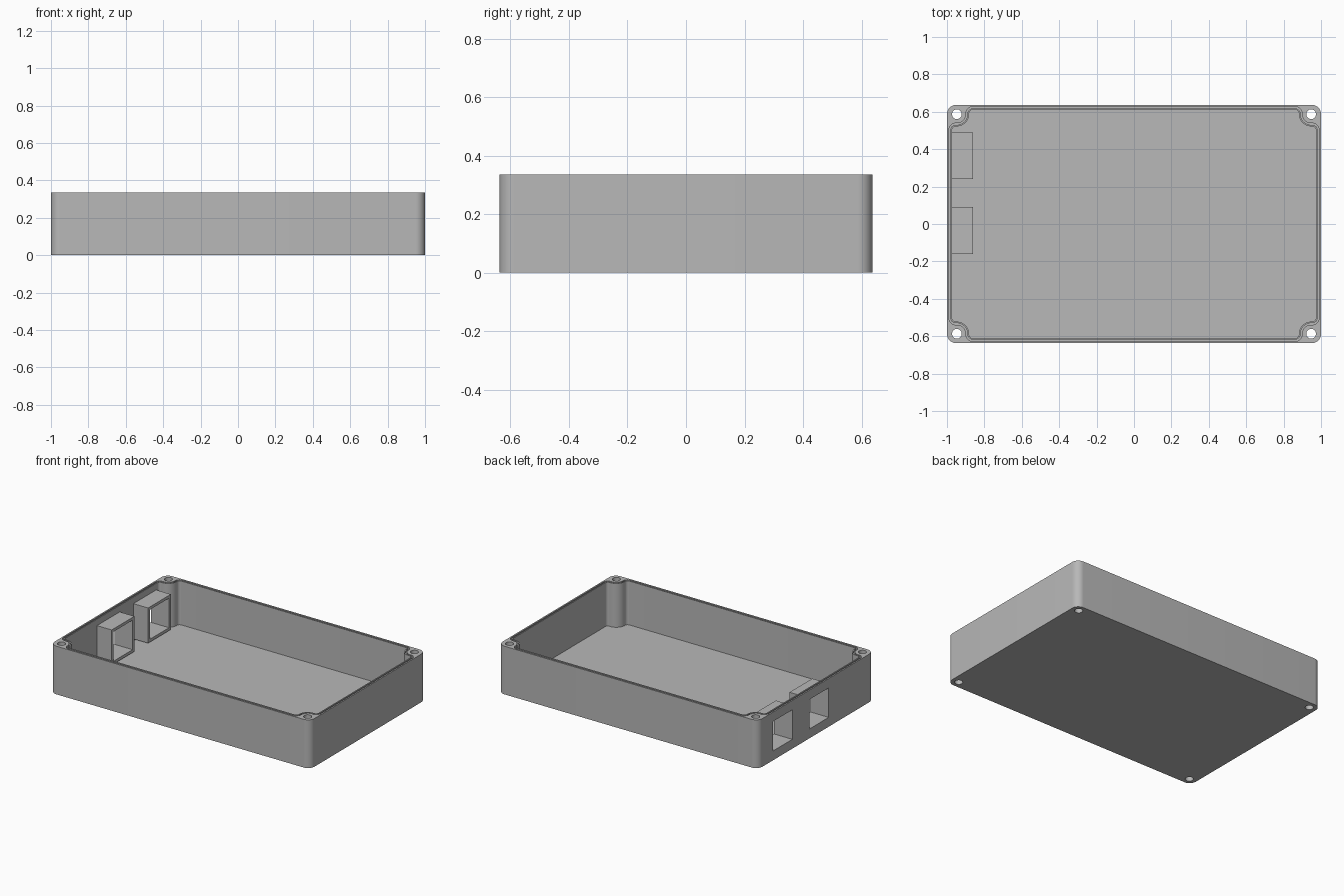
import bpy, bmesh
from math import cos, sin, sqrt, atan2, pi

if "Cube" in bpy.data.objects:
    bpy.data.objects.remove(bpy.data.objects["Cube"])

HX, HY, H = 1.0, 0.637, 0.335      # half length, half width, height
FLOOR = 0.03
HOLE = (0.947, 0.587)              # corner screw hole centre
WALL_X, WALL_Y = 0.973, 0.61       # inner wall faces

grey = bpy.data.materials.new("plain_grey")
grey.use_nodes = True
grey.diffuse_color = (0.48, 0.48, 0.48, 1)
grey.node_tree.nodes["Principled BSDF"].inputs["Base Color"].default_value = grey.diffuse_color


def arc(cx, cy, r, a0, a1, n=12):
    return [(cx + r * cos(a0 + (a1 - a0) * i / n),
             cy + r * sin(a0 + (a1 - a0) * i / n)) for i in range(n + 1)]


def four_corners(quarter):
    """Mirror the +x +y corner outline to a full counter-clockwise loop."""
    q = quarter
    return (q + [(-x, y) for x, y in reversed(q)]
            + [(-x, -y) for x, y in q] + [(x, -y) for x, y in reversed(q)])


def cavity_loop(grow):
    """Inner outline that steps around the corner bosses, offset outwards."""
    boss, fil = 0.065, 0.02
    cx, cy = HOLE
    reach = boss + fil
    ax = WALL_X - fil
    ay = cy - sqrt(reach ** 2 - (ax - cx) ** 2)
    by = WALL_Y - fil
    bx = cx - sqrt(reach ** 2 - (by - cy) ** 2)
    a_dir = atan2(cy - ay, cx - ax)
    b_dir = atan2(cy - by, cx - bx)
    start = atan2(ay - cy, ax - cx) % (2 * pi)
    end = atan2(by - cy, bx - cx) % (2 * pi)
    return four_corners(arc(ax, ay, fil + grow, 0, a_dir)
                        + arc(cx, cy, boss - grow, start, end)[1:-1]
                        + arc(bx, by, fil + grow, b_dir, pi / 2))


def prism(name, outer, z0, z1, inner=None):
    """Upright solid from an outline, or a ring between two outlines."""
    bm = bmesh.new()
    n = len(outer)
    rows = [[bm.verts.new((x, y, z)) for x, y in loop]
            for loop in ([outer, inner] if inner else [outer]) for z in (z0, z1)]

    def bridge(a, b):
        for i in range(n):
            j = (i + 1) % n
            bm.faces.new((a[i], a[j], b[j], b[i]))
    bridge(rows[0], rows[1])
    if inner:
        bridge(rows[1], rows[3])
        bridge(rows[3], rows[2])
        bridge(rows[2], rows[0])
    else:
        bm.faces.new(rows[0][::-1])
        bm.faces.new(rows[1])
    bmesh.ops.recalc_face_normals(bm, faces=bm.faces)
    mesh = bpy.data.meshes.new(name)
    bm.to_mesh(mesh)
    bm.free()
    mesh.materials.append(grey)
    obj = bpy.data.objects.new(name, mesh)
    bpy.context.collection.objects.link(obj)
    return obj


def block(name, x0, x1, y0, y1, z0, z1):
    return prism(name, [(x0, y0), (x1, y0), (x1, y1), (x0, y1)], z0, z1)


def combine(target, tool, operation):
    mod = target.modifiers.new(tool.name, "BOOLEAN")
    mod.object, mod.operation, mod.solver = tool, operation, "EXACT"
    bpy.context.view_layer.objects.active = target
    bpy.ops.object.modifier_apply(modifier=mod.name)
    bpy.data.objects.remove(tool)


# Rounded outer body
R = 0.05
body = prism("enclosure_body", four_corners(arc(HX - R, HY - R, R, 0, pi / 2)), 0, H)

# Hollow interior and seal groove in the rim
combine(body, prism("cavity", cavity_loop(0), FLOOR, H + 0.1), "DIFFERENCE")
combine(body, prism("seal_groove", cavity_loop(0.017), H - 0.015, H + 0.1,
                    cavity_loop(0.008)), "DIFFERENCE")

# Screw holes through the corner bosses
for sx in (-1, 1):
    for sy in (-1, 1):
        ring = arc(sx * HOLE[0], sy * HOLE[1], 0.026, 0, 2 * pi, 32)[:-1]
        combine(body, prism("screw_hole", ring, -0.1, H + 0.1), "DIFFERENCE")

# Square port sleeves on one end wall, open right through
T = 0.02
Z0, Z1 = 0.045, 0.29
for y0 in (-0.16, 0.24):
    y1 = y0 + 0.25
    combine(body, block("port_sleeve", -0.985, -0.86, y0, y1, Z0, Z1), "UNION")
    combine(body, block("port_opening", -1.1, -0.8, y0 + T, y1 - T, Z0 + T, Z1 - T),
            "DIFFERENCE")

# Smooth corners, crisp edges
bpy.ops.object.select_all(action="DESELECT")
body.select_set(True)
bpy.context.view_layer.objects.active = body
bpy.ops.object.shade_smooth_by_angle(angle=pi / 6)
